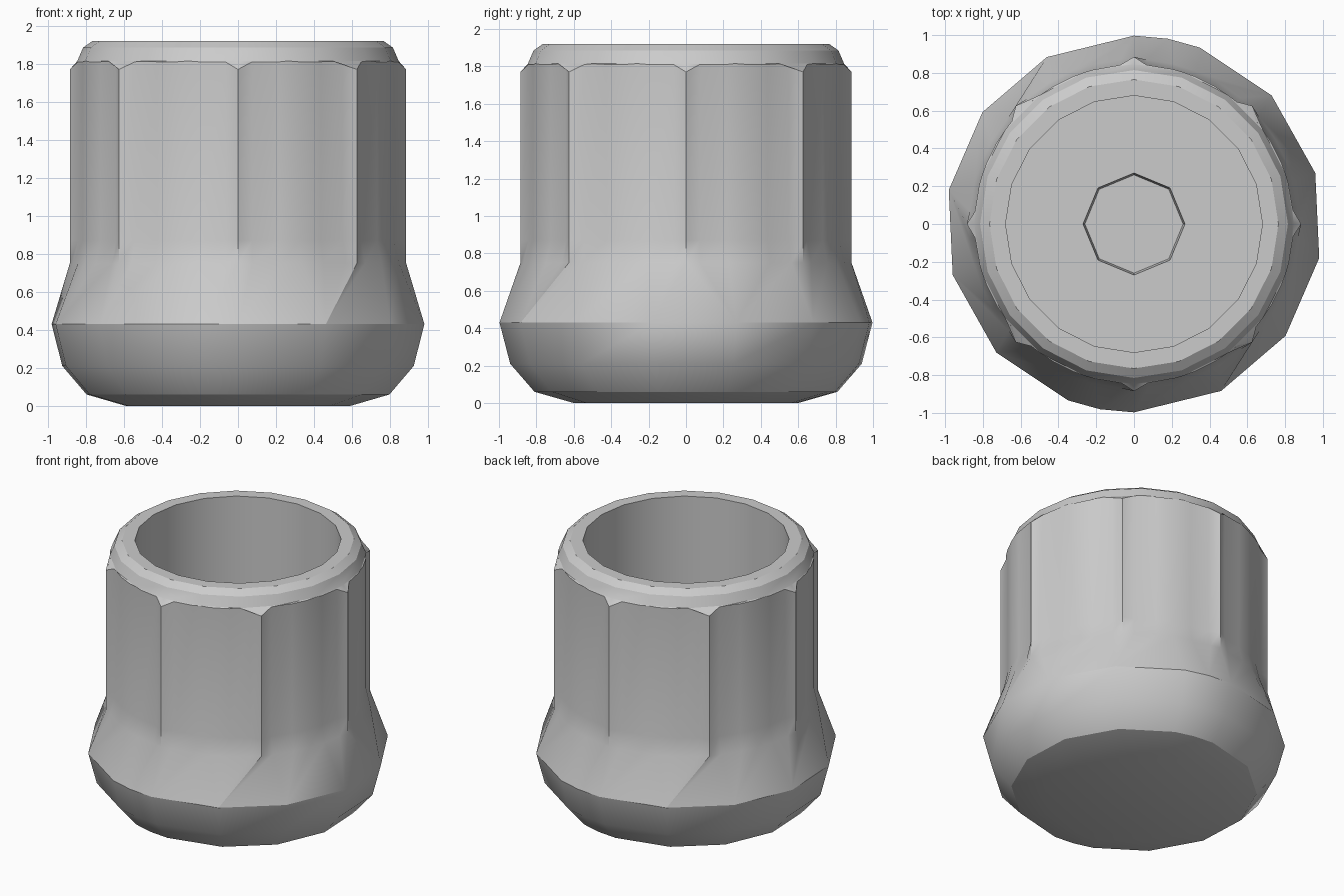
import bpy, bmesh
from math import cos, sin, radians, pi

cube = bpy.data.objects.get("Cube")
if cube:
    bpy.data.objects.remove(cube, do_unlink=True)

grey = bpy.data.materials.new("plain grey")
grey.use_nodes = True
color = (0.6, 0.6, 0.6, 1.0)
grey.diffuse_color = color
grey.node_tree.nodes["Principled BSDF"].inputs["Base Color"].default_value = color

bm = bmesh.new()


def ring(points):
    """Closed ring of (degrees, radius, height) points, sorted by angle."""
    points = sorted((a % 360, r, z) for a, r, z in points)
    return [(a, bm.verts.new((r * cos(radians(a)), r * sin(radians(a)), z)))
            for a, r, z in points]


def circle(sides, r, z):
    return ring([(90 + 360 * i / sides, r, z) for i in range(sides)])


def stitch(a, b):
    """Join two rings, a below b on an outer wall, whatever their side counts."""
    i = j = 0
    na, nb = len(a), len(b)
    while i < na or j < nb:
        va, vb = a[i % na][1], b[j % nb][1]
        next_a = a[(i + 1) % na][0] + 360 * ((i + 1) // na)
        next_b = b[(j + 1) % nb][0] + 360 * ((j + 1) // nb)
        if i < na and j < nb and abs(next_a - next_b) < 0.01:
            bm.faces.new((va, a[(i + 1) % na][1], b[(j + 1) % nb][1], vb))
            i, j = i + 1, j + 1
        elif j == nb or (i < na and next_a < next_b):
            bm.faces.new((va, a[(i + 1) % na][1], vb))
            i += 1
        else:
            bm.faces.new((va, b[(j + 1) % nb][1], vb))
            j += 1


# Bulged foot: uneven facets that repeat every half turn
half = (-90, -62.4, -36.4, -10.4, 15.7, 43, 69.5, 79.6)
foot_angles = [a + turn for turn in (0, 180) for a in half]


def foot_ring(r, z):
    return ring([(a, r, z) for a in foot_angles])


# Body with eight narrow ridges
def ridged_ring(r, tip, z, tip_drop=0.0):
    points = []
    for k in range(8):
        points.append((45 * k, tip, z - tip_drop))
        points += [(45 * k + d, r, z) for d in (5, 15, 22.5, 31, 40.5)]
    return ring(points)


rings = [
    foot_ring(0.60, 0.0),
    foot_ring(0.81, 0.06),
    foot_ring(0.94, 0.21),
    foot_ring(0.997, 0.43),
    ridged_ring(0.872, 0.885, 0.75),
    ridged_ring(0.845, 0.885, 0.87),
    ridged_ring(0.845, 0.885, 1.81, 0.04),
    circle(20, 0.845, 1.815),
    circle(20, 0.815, 1.885),
    circle(20, 0.765, 1.92),
    # Socket and its small octagonal recess
    circle(20, 0.68, 1.92),
    circle(20, 0.68, 0.42),
    circle(8, 0.27, 0.42),
    circle(8, 0.26, 0.36),
]
for lower, upper in zip(rings, rings[1:]):
    stitch(lower, upper)
bm.faces.new([v for _, v in reversed(rings[0])])
bm.faces.new([v for _, v in rings[-1]])
bmesh.ops.recalc_face_normals(bm, faces=bm.faces)

mesh = bpy.data.meshes.new("ribbed_cap")
bm.to_mesh(mesh)
bm.free()
mesh.materials.append(grey)
cap = bpy.data.objects.new("ribbed_cap", mesh)
bpy.context.collection.objects.link(cap)

bpy.ops.object.select_all(action="DESELECT")
cap.select_set(True)
bpy.context.view_layer.objects.active = cap
bpy.ops.object.shade_smooth_by_angle(angle=pi / 6)
